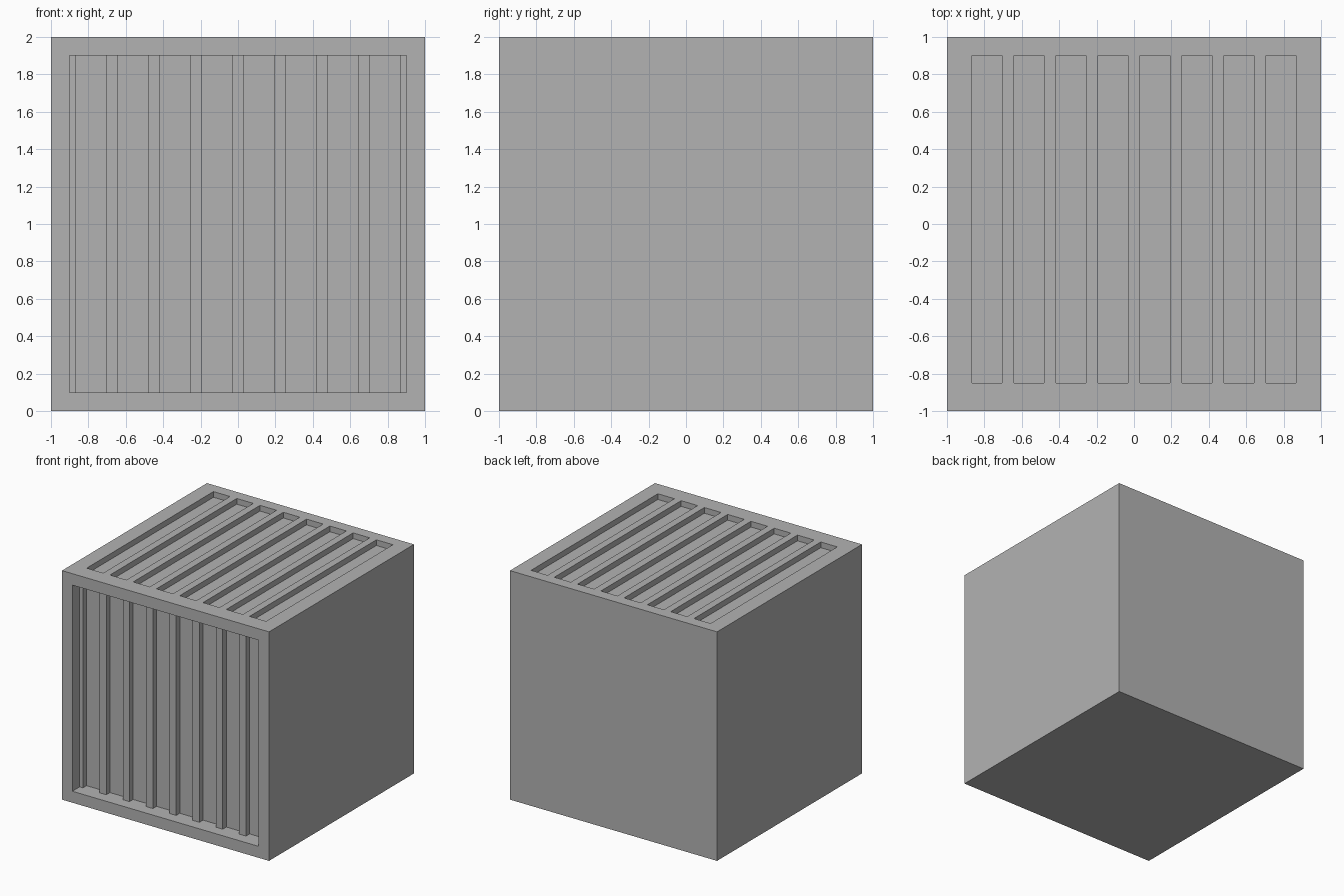
import bpy, bmesh

if "Cube" in bpy.data.objects:
    bpy.data.objects.remove(bpy.data.objects["Cube"], do_unlink=True)

grey = bpy.data.materials.new("plain_grey")
grey.use_nodes = True
colour = (0.45, 0.45, 0.45, 1)
grey.diffuse_color = colour
grey.node_tree.nodes["Principled BSDF"].inputs["Base Color"].default_value = colour

SLOTS = 8
HALF_SLOT = 0.08
centres = [-0.787 + 1.574 * i / (SLOTS - 1) for i in range(SLOTS)]


def prism(name, outlines, z0, z1):
    """Extrude flat xy outlines from z0 to z1 into one object."""
    bm = bmesh.new()
    for outline in outlines:
        face = bm.faces.new([bm.verts.new((x, y, z0)) for x, y in outline])
        new = bmesh.ops.extrude_face_region(bm, geom=[face])["geom"]
        verts = [v for v in new if isinstance(v, bmesh.types.BMVert)]
        bmesh.ops.translate(bm, verts=verts, vec=(0, 0, z1 - z0))
    bmesh.ops.recalc_face_normals(bm, faces=bm.faces)
    mesh = bpy.data.meshes.new(name)
    bm.to_mesh(mesh)
    bm.free()
    mesh.materials.append(grey)
    obj = bpy.data.objects.new(name, mesh)
    bpy.context.collection.objects.link(obj)
    return obj


def rectangle(x0, x1, y0, y1):
    return [(x0, y0), (x1, y0), (x1, y1), (x0, y1)]


def cut(target, cutter):
    """Subtract the cutter, then remove it."""
    mod = target.modifiers.new("cut", "BOOLEAN")
    mod.operation, mod.solver, mod.object = "DIFFERENCE", "EXACT", cutter
    bpy.context.view_layer.objects.active = target
    bpy.ops.object.modifier_apply(modifier=mod.name)
    bpy.data.objects.remove(cutter, do_unlink=True)


# Solid housing
housing = prism("housing", [rectangle(-1, 1, -1, 1)], 0, 2)

# Front recess with a comb-shaped back that leaves upright bars
comb = [(0.9, -1.1), (0.9, -0.9)]
for c in reversed(centres):
    a, b = c + HALF_SLOT, c - HALF_SLOT
    comb += [(a, -0.9), (a, -0.85), (b, -0.85), (b, -0.9)]
comb += [(-0.9, -0.9), (-0.9, -1.1)]
cut(housing, prism("front_recess_cutter", [comb], 0.1, 1.9))

# Long vent slots in the top
slots = [rectangle(c - HALF_SLOT, c + HALF_SLOT, -0.85, 0.9) for c in centres]
cut(housing, prism("top_slot_cutter", slots, 1.95, 2.1))
